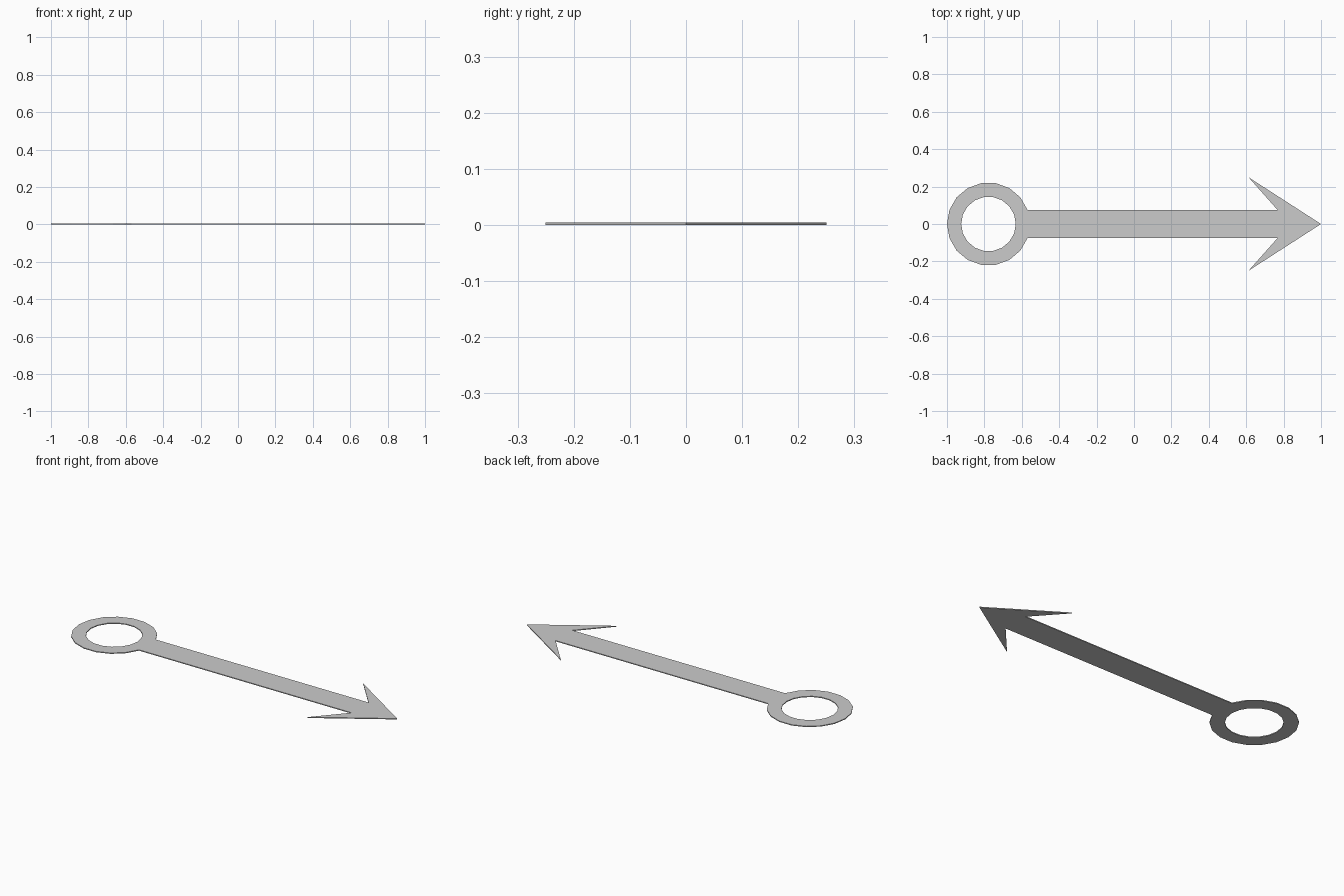
import bpy, bmesh
from math import cos, sin, pi

if "Cube" in bpy.data.objects:
    bpy.data.objects.remove(bpy.data.objects["Cube"])

SIDES = 18
RING_X, R_OUT, R_IN = -0.778, 0.222, 0.146
THICK = 0.005

bm = bmesh.new()


def vert(x, y):
    return bm.verts.new((x, y, 0))


def half_arc(r):
    steps = [2 * pi * i / SIDES for i in range(SIDES // 2 + 1)]
    return [vert(RING_X + r * cos(a), max(r * sin(a), 0) if a < pi else 0) for a in steps]


# ring half; the first segment is where the shaft joins
inner = half_arc(R_IN)
outer = half_arc(R_OUT)
for i in range(1, SIDES // 2):
    bm.faces.new((inner[i], outer[i], outer[i + 1], inner[i + 1]))
bm.verts.remove(outer[0])

# shaft half
neck = vert(0.767, 0)
notch = vert(0.767, outer[1].co.y)
bm.faces.new((inner[0], neck, notch, outer[1], inner[1]))

# barbed arrowhead half
tip = vert(1, 0)
barb = vert(0.612, 0.25)
bm.faces.new((neck, tip, notch))
bm.faces.new((tip, barb, notch))

mesh = bpy.data.meshes.new("arrow_pointer")
bm.to_mesh(mesh)
bm.free()
arrow = bpy.data.objects.new("arrow_pointer", mesh)
bpy.context.collection.objects.link(arrow)

# mirror to the full outline, then thicken upward from z = 0
mirror = arrow.modifiers.new("mirror", 'MIRROR')
mirror.use_axis = (False, True, False)
mirror.use_clip = True
solid = arrow.modifiers.new("thickness", 'SOLIDIFY')
solid.thickness = THICK
solid.offset = 1
